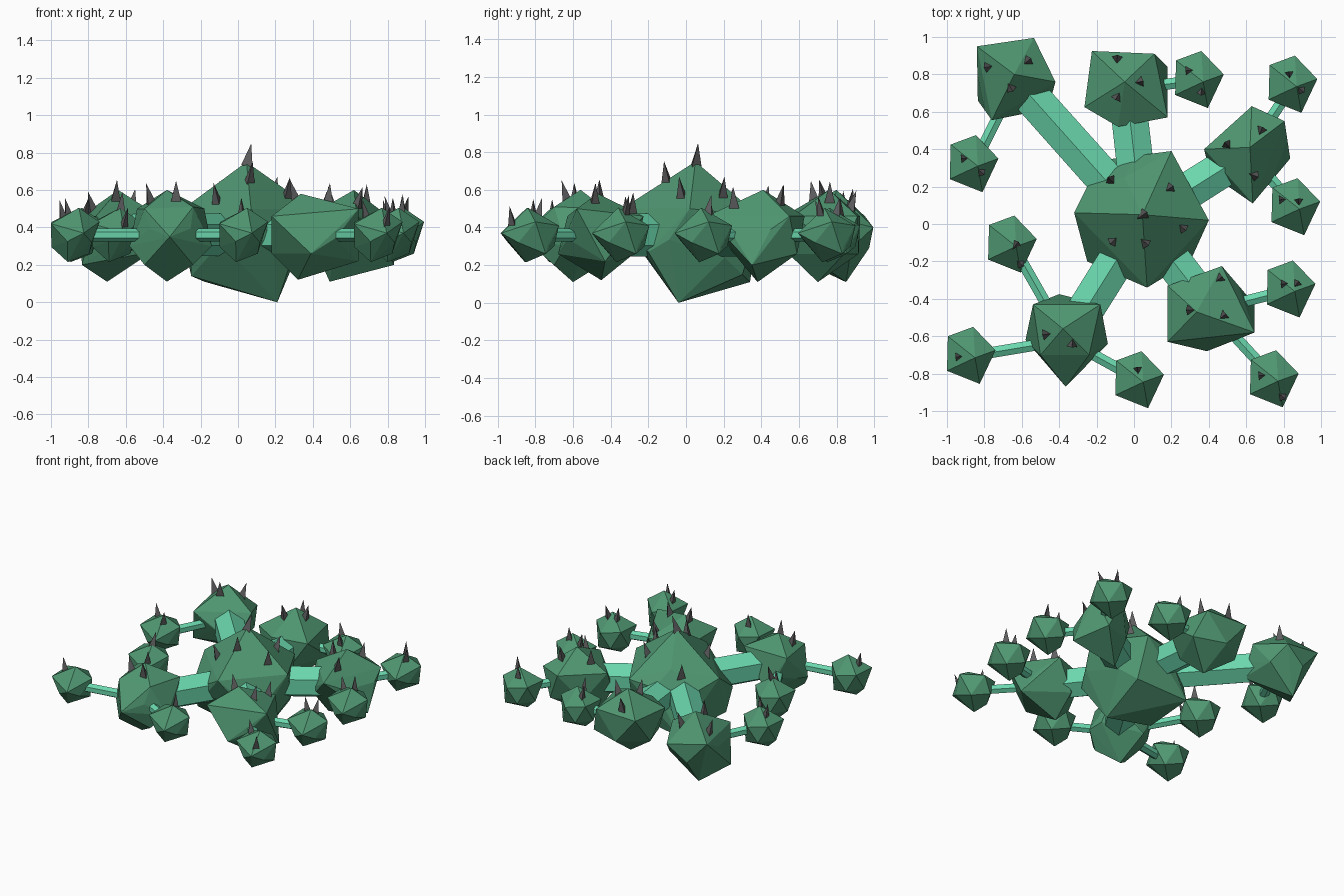
import bpy, bmesh
from mathutils import Vector
from mathutils.bvhtree import BVHTree

if "Cube" in bpy.data.objects:
    bpy.data.objects.remove(bpy.data.objects["Cube"])

ZC = 0.36  # height of the plane all the nodes sit on


def material(name, rgb):
    m = bpy.data.materials.new(name)
    m.diffuse_color = (*rgb, 1)
    m.use_nodes = True
    m.node_tree.nodes["Principled BSDF"].inputs["Base Color"].default_value = m.diffuse_color
    return m


GREEN = material("green", (0.078, 0.305, 0.165))
MINT = material("mint", (0.145, 0.68, 0.42))
GREY = material("dark_grey", (0.11, 0.11, 0.115))


def finish(bm, name, mat):
    bmesh.ops.recalc_face_normals(bm, faces=bm.faces)
    me = bpy.data.meshes.new(name)
    bm.to_mesh(me)
    me.materials.append(mat)
    ob = bpy.data.objects.new(name, me)
    bpy.context.collection.objects.link(ob)
    return ob


trees = []


def rock(name, outline, extra):
    """Irregular icosahedron: outline ring, staggered opposite ring, poles."""
    pts = [Vector(p) for p in outline]
    for a, b in zip(pts, pts[1:] + pts[:1]):
        m = (a + b) / 2
        m.z = 2 * ZC - m.z
        extra = extra + [m]
    bm = bmesh.new()
    for p in [Vector(p) for p in outline] + extra:
        bm.verts.new(p)
    bmesh.ops.convex_hull(bm, input=bm.verts)
    bmesh.ops.delete(bm, geom=[v for v in bm.verts if not v.link_faces], context='VERTS')
    trees.append(BVHTree.FromBMesh(bm))
    finish(bm, name, GREEN)


def rod(name, a, b, r1, r2, sides, mat):
    a, b = Vector(a), Vector(b)
    d = b - a
    bm = bmesh.new()
    bmesh.ops.create_cone(bm, cap_ends=True, segments=sides, radius1=r1, radius2=r2, depth=d.length)
    mtx = d.to_track_quat('Z', 'Y').to_matrix().to_4x4()
    mtx.translation = (a + b) / 2
    bm.transform(mtx)
    bmesh.ops.remove_doubles(bm, verts=bm.verts, dist=1e-5)
    finish(bm, name, mat)


# Central body
rock("central_body",
     [(-.18, .34, .11), (.2, .39, .46), (.4, .02, .5), (.3, -.2, .27),
      (.07, -.34, .5), (-.25, -.2, .3), (-.32, .06, .48)],
     [(.045, .05, .75), (.21, -.04, 0), (-.05, .25, .55), (-.25, -.12, .14), (.22, .3, .15)])

# Five main nodes
rock("node_back_left",
     [(-.84, .95, .46), (-.535, .995, .4), (-.42, .76, .46), (-.46, .615, .27),
      (-.76, .555, .46), (-.835, .66, .2)],
     [(-.64, .8, .6), (-.7, .85, .11)])
rock("node_back",
     [(-.225, .925, .46), (.11, .91, .46), (.18, .84, .26), (.18, .57, .46),
      (-.085, .52, .46), (-.265, .625, .46)],
     [(-.05, .76, .6), (-.03, .7, .11)])
rock("node_right",
     [(.63, .63, .46), (.805, .55, .46), (.835, .35, .2), (.635, .11, .46),
      (.405, .27, .3), (.375, .4, .46)],
     [(.62, .41, .6), (.49, .38, .11)])
rock("node_front_right",
     [(.18, -.33, .46), (.18, -.63, .46), (.39, -.68, .26), (.645, -.58, .5),
      (.645, -.43, .22), (.47, -.225, .46)],
     [(.335, -.47, .58), (.32, -.45, .12)])
rock("node_front_left",
     [(-.54, -.43, .5), (-.58, -.62, .3), (-.365, -.87, .35), (-.14, -.64, .3),
      (-.18, -.43, .5), (-.4, -.375, .25)],
     [(-.5, -.7, .5), (-.24, -.7, .51), (-.38, -.56, .6), (-.38, -.6, .11),
      (-.5, -.7, .2), (-.24, -.7, .2)])

# Main branches and the small buds on each node
tree = {
    (-.63, .77): [(-.855, .32)],
    (-.04, .72): [(.35, .77)],
    (.61, .38): [(.85, .745), (.865, .09)],
    (.41, -.46): [(.84, -.35), (.75, -.83)],
    (-.36, -.62): [(.03, -.835), (-.87, -.705), (-.65, -.11)],
}
bud_ring = [(-.125, .105, .07), (.01, .155, .05), (.13, .03, .07), (.045, -.15, .01), (-.13, -.08, .06)]
bud_rest = [(.02, -.01, .145), (-.04, -.02, -.145), (.075, .085, -.1)]
for n, (node, buds) in enumerate(tree.items(), 1):
    rod(f"main_branch_{n}", (.04, .02, ZC), (*node, ZC), .115, .112, 6, MINT)
    for k, (x, y) in enumerate(buds, 1):
        c = Vector((x, y, ZC))
        rod(f"twig_{n}_{k}", (*node, ZC), c, .034, .034, 6, MINT)
        rock(f"bud_{n}_{k}", [c + Vector(v) for v in bud_ring], [c + Vector(v) for v in bud_rest])

# Spikes dropped onto the upper surfaces
spots_large = [(-.12, .23), (.19, .19), (.05, .05), (-.11, -.09), (.06, -.1), (.26, -.02),
               (-.78, .84), (-.57, .87), (-.66, .73), (-.09, .88), (-.09, .68), (.03, .76),
               (.68, .5), (.5, .42), (.64, .26), (.3, -.46), (.48, -.49), (.46, -.29),
               (-.47, -.59), (-.33, -.64)]
spots_small = [(.29, .82), (.36, .71), (.83, .8), (.89, .72), (.79, .13), (.88, .12),
               (.8, -.32), (.87, -.32), (.68, -.81), (.79, -.92), (.02, -.78), (-.94, -.71),
               (-.63, -.11), (-.61, -.21), (-.91, .35), (-.82, .28)]
for spots, size, height in ((spots_large, .036, .105), (spots_small, .03, .095)):
    for x, y in spots:
        hits = [t.ray_cast(Vector((x, y, 2)), Vector((0, 0, -1))) for t in trees]
        hits = [h for h in hits if h[0]]
        if hits:
            p, nrm = max(hits, key=lambda h: h[0].z)[:2]
            d = (nrm * .5 + Vector((0, 0, 1))).normalized()
            rod("spike", p - d * .02, p + d * height, size, 0, 3, GREY)
